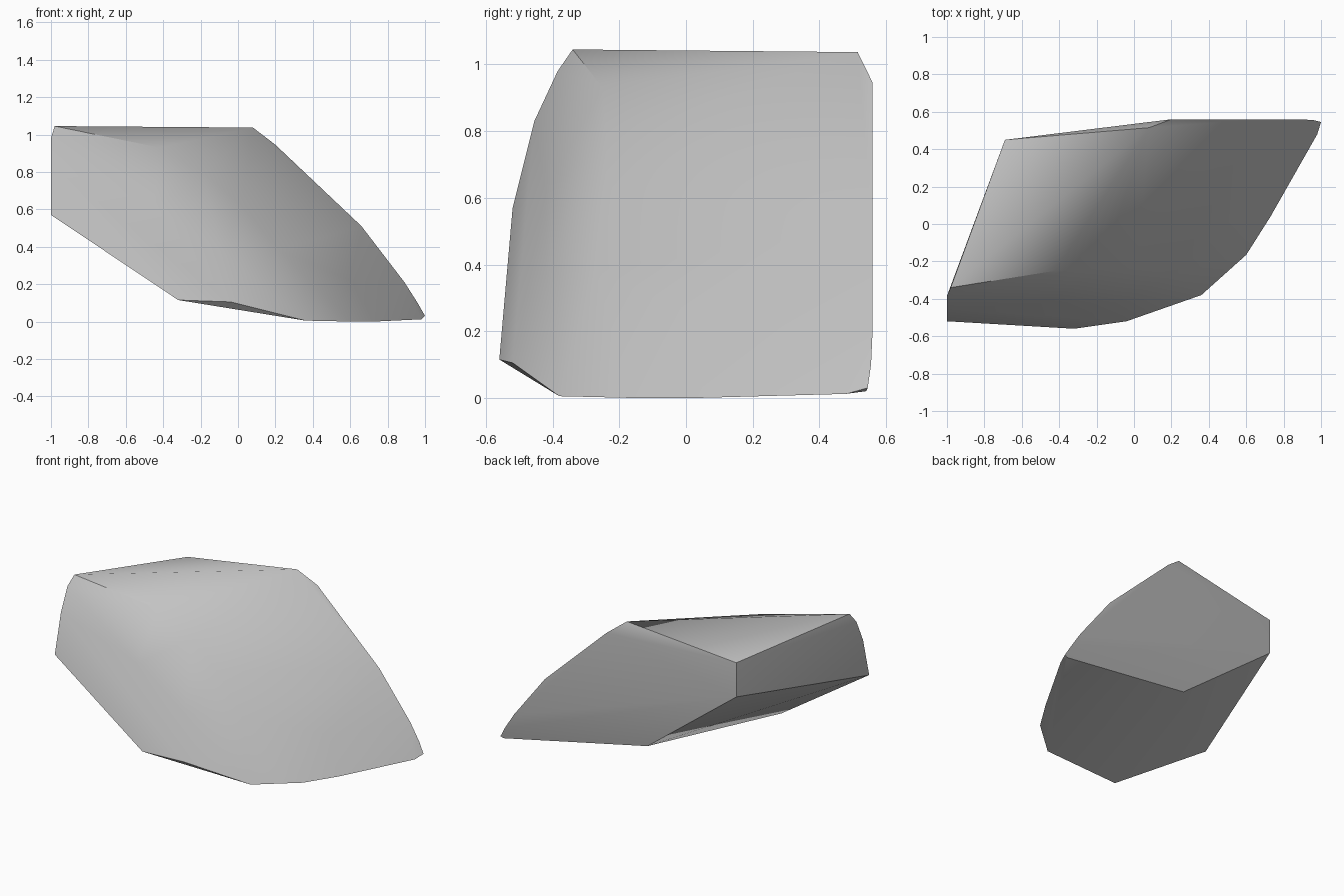
import bpy, bmesh, math
from mathutils import Vector

cube = bpy.data.objects.get("Cube")
if cube:
    bpy.data.objects.remove(cube, do_unlink=True)

# Stone colour
stone = bpy.data.materials.new("stone_grey")
stone.use_nodes = True
colour = (0.55, 0.55, 0.55, 1)
stone.diffuse_color = colour
stone.node_tree.nodes["Principled BSDF"].inputs["Base Color"].default_value = colour

# Flat broken faces: top, left-hand end and underside corners
top_corners = [(-.98, -.34, 1.045), (.08, .515, 1.037), (-.69, .45, .94)]
end_rim = [(-1, -.385, .98), (-1, -.455, .83), (-1, -.52, .57), (-.69, .45, .71)]
under_rim = [(-.32, -.56, .115), (-.04, -.52, .105), (.36, -.38, .005), (-.02, .44, .196)]

# Curved rim running along the ground to the pointed tip and up the back edge
ground_rim = [(.6, -.165, 0), (.73, .04, 0), (.98, .48, .012), (.98, .54, .02)]
back_rim = [(1, .545, .03), (.96, .555, .1), (.89, .56, .21), (.66, .56, .51), (.2, .56, .945)]

# Worn ridges and gentle swell of the rounded side
ridge = [(-.42, -.25, .93), (-.18, -.24, .79), (.02, -.24, .62), (.22, -.27, .38)]
swell = [(-.45, -.42, .62), (-.1, -.42, .38), (.02, .18, .87), (.36, .12, .5), (.6, .1, .22)]

bm = bmesh.new()
for p in top_corners + end_rim + under_rim + ground_rim + back_rim + ridge + swell:
    bm.verts.new(Vector(p))
hull = bmesh.ops.convex_hull(bm, input=bm.verts)
loose = [v for v in bm.verts if not v.link_faces]
bmesh.ops.delete(bm, geom=loose, context='VERTS')
bmesh.ops.recalc_face_normals(bm, faces=bm.faces)

mesh = bpy.data.meshes.new("rock")
bm.to_mesh(mesh)
bm.free()
mesh.materials.append(stone)
rock = bpy.data.objects.new("rock", mesh)
bpy.context.collection.objects.link(rock)

# Soft shading over the worn side, crisp broken edges
bpy.ops.object.select_all(action='DESELECT')
rock.select_set(True)
bpy.context.view_layer.objects.active = rock
bpy.ops.object.shade_smooth_by_angle(angle=math.radians(36))
